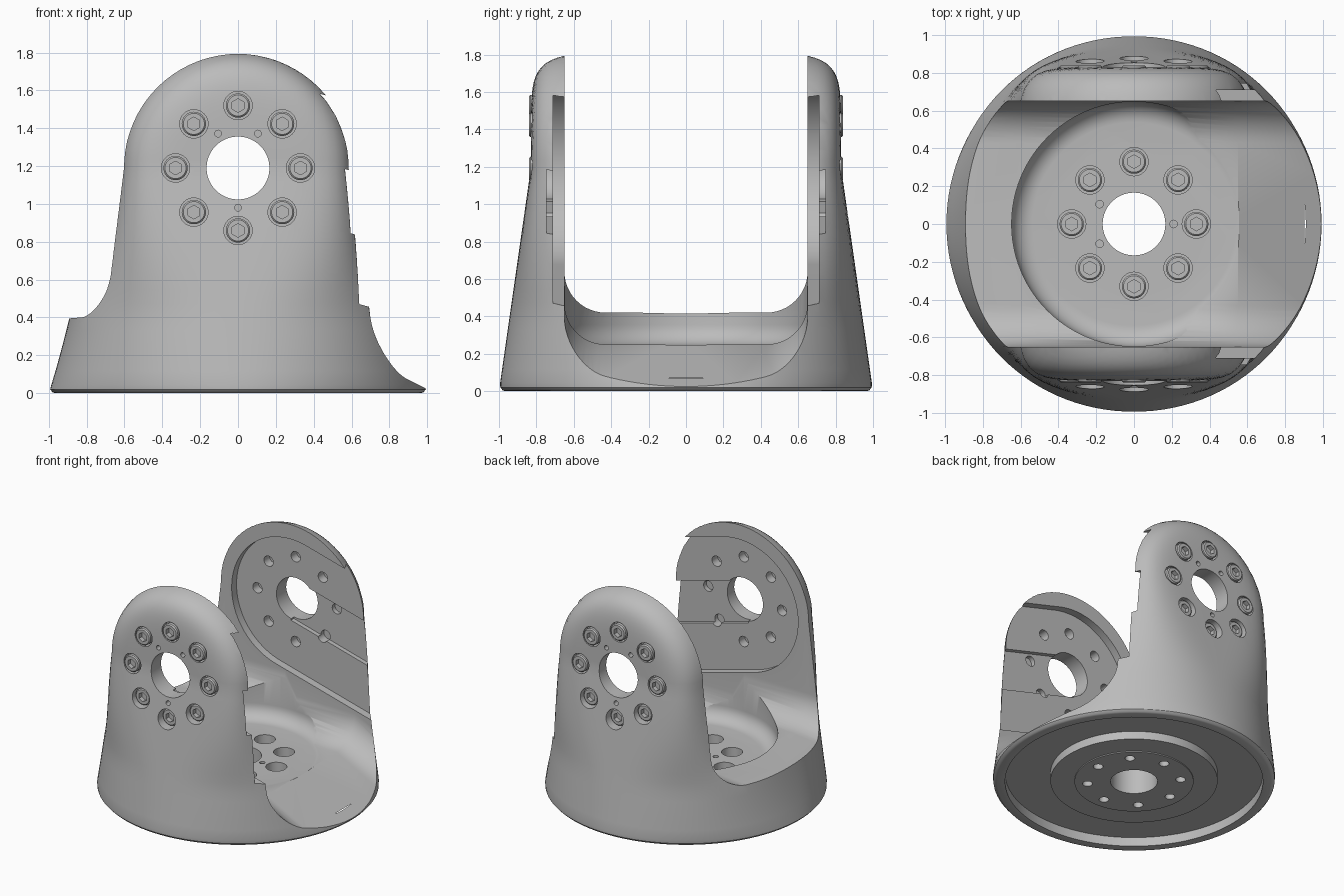
import bpy, bmesh
from math import sin, cos, pi, radians
from mathutils import Matrix, Vector

if "Cube" in bpy.data.objects:
    bpy.data.objects.remove(bpy.data.objects["Cube"])

metal = bpy.data.materials.new("grey_metal")
metal.use_nodes = True
GREY = (0.5, 0.5, 0.5, 1)
metal.diffuse_color = GREY
metal.node_tree.nodes["Principled BSDF"].inputs["Base Color"].default_value = GREY

AXIS_Z = 1.19        # height of the arm pivot
INNER, OUTER = 0.65, 0.83
BOLT_R, PIN_R = 0.33, 0.21


def loft(bm, rings, wrap=False):
    """Skin a list of point rings; cap the ends unless they wrap round."""
    vs = [[bm.verts.new(p) for p in ring] for ring in rings]
    pairs = list(zip(vs, vs[1:])) + ([(vs[-1], vs[0])] if wrap else [])
    for a, b in pairs:
        for i in range(len(a)):
            j = (i + 1) % len(a)
            bm.faces.new((a[i], a[j], b[j], b[i]))
    if not wrap:
        bm.faces.new(vs[0])
        bm.faces.new(vs[-1])


def rod(bm, r, start, end, segs=32):
    """Cylinder between two points."""
    a, b = Vector(start), Vector(end)
    turn = (b - a).to_track_quat("Z", "Y").to_matrix().to_4x4()
    bmesh.ops.create_cone(bm, cap_ends=True, segments=segs, radius1=r, radius2=r,
                          depth=(b - a).length,
                          matrix=Matrix.Translation((a + b) / 2) @ turn)


def finish(name, bm):
    bmesh.ops.recalc_face_normals(bm, faces=bm.faces)
    mesh = bpy.data.meshes.new(name)
    bm.to_mesh(mesh)
    bm.free()
    mesh.materials.append(metal)
    ob = bpy.data.objects.new(name, mesh)
    bpy.context.collection.objects.link(ob)
    return ob


def cut(target, bm):
    """Subtract a cutter and throw it away."""
    cutter = finish("cutter", bm)
    cutter.hide_render = True
    mod = target.modifiers.new("cut", "BOOLEAN")
    mod.operation, mod.solver, mod.object = "DIFFERENCE", "EXACT", cutter
    bpy.context.view_layer.objects.active = target
    bpy.ops.object.modifier_apply(modifier=mod.name)
    bpy.data.objects.remove(cutter)


def smooth(ob):
    bpy.ops.object.select_all(action="DESELECT")
    ob.select_set(True)
    bpy.context.view_layer.objects.active = ob
    bpy.ops.object.shade_smooth_by_angle(angle=radians(32))


def circle(r, z, n=96):
    return [(r * cos(2 * pi * i / n), r * sin(2 * pi * i / n), z) for i in range(n)]


def lerp(a, b, t):
    return a + (b - a) * t


# Outer skin: round at the base, flattening into two faces, arched at the top
def skin_ring(z):
    h = max(0, z - AXIS_Z)
    zc = min(z, AXIS_Z)
    t = max(0, (zc - 0.4) / (AXIS_Z - 0.4))
    b = lerp(1, OUTER, zc / AXIS_Z)
    n = lerp(2.3, 7, t ** 1.4) if zc > 0.4 else lerp(2, 2.3, zc / 0.4)
    edge = lerp(0.7, 0.603, t) if zc > 0.4 else lerp(0.76, 0.7, zc / 0.4)
    a = edge / (1 - (INNER / b) ** n) ** (1 / n)
    ring = []
    for i in range(120):
        c, s = cos(2 * pi * i / 120), sin(2 * pi * i / 120)
        lo, hi = 0, 1.5
        for _ in range(30):
            r = (lo + hi) / 2
            f = (((r * c) ** 2 + h * h) / a ** 2) ** (n / 2) + abs(r * s / b) ** n
            lo, hi = (r, hi) if f < 1 else (lo, r)
        ring.append((lo * c, lo * s, z))
    return ring


bm = bmesh.new()
rings = [circle(r, z, 120) for r, z in ((0.965, 0), (0.98, 0.005), (0.993, 0.02))]
rings += [skin_ring(lerp(0.045, AXIS_Z, i / 16)) for i in range(17)]
rings += [skin_ring(AXIS_Z + 0.609 * sin(i / 20 * pi / 2)) for i in range(1, 21)]
loft(bm, rings)
bracket = finish("fork_bracket", bm)


# Channel between the arms: raised lip on -x, ramp on +x, filleted corners
def channel_ring(x, floor, fillet=0.22):
    arc = [(INNER - fillet + fillet * sin(a), floor + fillet - fillet * cos(a))
           for a in (i / 12 * pi / 2 for i in range(13))]
    half = arc + [(INNER, 2.2)]
    return [(x, y, z) for y, z in half] + [(x, -y, z) for y, z in reversed(half)]


bm = bmesh.new()
loft(bm, [channel_ring(x, f) for x, f in
          ((-1.3, 0.36), (-0.6, 0.42), (-0.05, 0.42), (0.05, 0.25), (0.55, 0.25), (1.1, -0.03))])
cut(bracket, bm)

# Round bowl in the floor
bm = bmesh.new()
fillet = [(0.538 + 0.11 * sin(a), 0.355 - 0.11 * cos(a)) for a in (i / 8 * pi / 2 for i in range(9))]
loft(bm, [circle(r, z) for r, z in fillet + [(0.648, 0.8)]])
cut(bracket, bm)


# Tilted pocket on each inner face, open toward +x, and a deeper groove in it
def tilted(points, y):
    tilt = radians(-15)
    return [(x * cos(tilt) - z * sin(tilt), y, 1.17 + x * sin(tilt) + z * cos(tilt))
            for x, z in points]


R = 0.51
pocket = [(R * cos(a), R * sin(a)) for a in (pi / 2 + pi * i / 40 for i in range(41))]
pocket += [(1.3, -R), (1.3, R)]
groove = [(0, -0.16), (1.3, -0.16), (1.3, 0.16), (0, 0.16)]
for shape, depth in ((pocket, 0.71), (groove, 0.745)):
    bm = bmesh.new()
    for side in (-1, 1):
        loft(bm, [tilted(shape, side * 0.6), tilted(shape, side * depth)])
    cut(bracket, bm)

# Stepped underside: rim, deep ring, mounting boss
bm = bmesh.new()
step = [(0.42, -0.1), (0.42, 0.008), (0.59, 0.008), (0.59, 0.07), (0.91, 0.07), (0.91, -0.1)]
loft(bm, [[(r * cos(a), r * sin(a), z) for r, z in step]
          for a in (2 * pi * i / 96 for i in range(96))], wrap=True)
cut(bracket, bm)

# Through holes first, then counterbores and dowel holes
through, bores = bmesh.new(), bmesh.new()


def arm_point(r, a, y):
    return (r * cos(a), y, AXIS_Z + r * sin(a))


def floor_point(r, a, z):
    return (r * cos(a), r * sin(a), z)


bolt_angles = [i * pi / 4 for i in range(8)]
rod(through, 0.166, (0, 0, -0.1), (0, 0, 0.4), 64)
for a in bolt_angles:
    rod(through, 0.035, floor_point(BOLT_R, a, -0.1), floor_point(BOLT_R, a, 0.35))
    rod(bores, 0.075, floor_point(BOLT_R, a, 0.12), floor_point(BOLT_R, a, 0.35))
for a in (0, 150, 210):
    rod(bores, 0.02, floor_point(PIN_R, radians(a), 0.16), floor_point(PIN_R, radians(a), 0.35), 16)
for side in (-1, 1):
    rod(through, 0.166, (0, side * 0.6, AXIS_Z), (0, side * 1.1, AXIS_Z), 64)
    for a in bolt_angles:
        rod(through, 0.04, arm_point(BOLT_R, a, side * 0.6), arm_point(BOLT_R, a, side * 1.1))
        rod(bores, 0.075, arm_point(BOLT_R, a, side * 0.78), arm_point(BOLT_R, a, side * 1.1))
    for a in (60, 120, 270):
        rod(bores, 0.018, arm_point(PIN_R, radians(a), side * 0.78),
            arm_point(PIN_R, radians(a), side * 1.1), 16)
cut(bracket, through)
cut(bracket, bores)
smooth(bracket)

# Socket-head screw, shared by every bolt position
bm = bmesh.new()
loft(bm, [circle(r, z, 32) for r, z in ((0.064, 0), (0.064, 0.052), (0.056, 0.06))])
screw = finish("screw", bm)
bm = bmesh.new()
rod(bm, 0.036, (0, 0, 0.025), (0, 0, 0.1), 6)
cut(screw, bm)
smooth(screw)
head = screw.data
bpy.data.objects.remove(screw)


def place(name, location, tilt):
    ob = bpy.data.objects.new(name, head)
    ob.location = location
    ob.rotation_euler = (tilt, 0, 0)
    bpy.context.collection.objects.link(ob)


for a in bolt_angles:
    place("floor_screw", floor_point(BOLT_R, a, 0.12), 0)
    place("front_arm_screw", arm_point(BOLT_R, a, -0.78), pi / 2)
    place("back_arm_screw", arm_point(BOLT_R, a, 0.78), -pi / 2)
